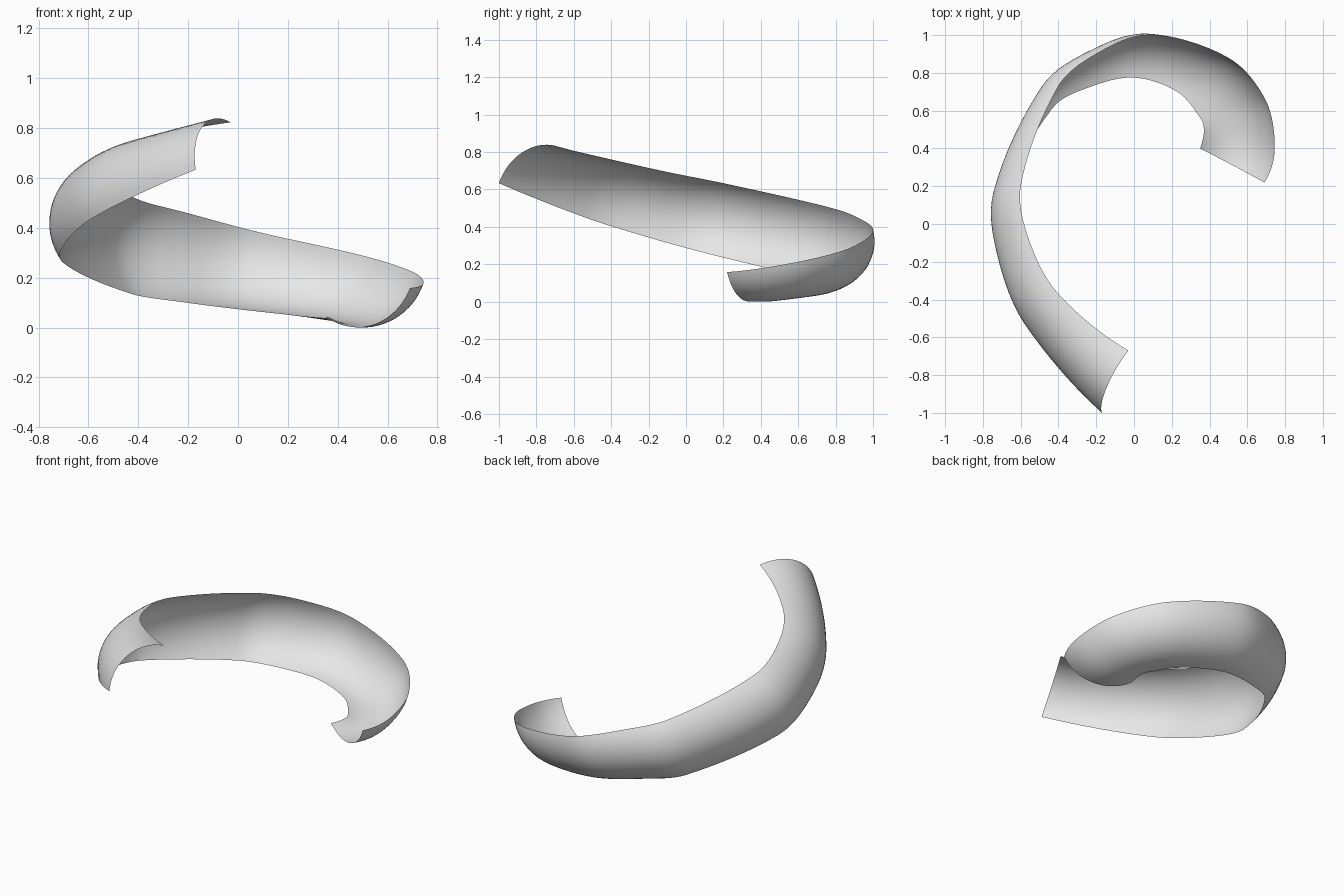
import bpy
import bmesh
import math
from mathutils import Vector
from mathutils.geometry import interpolate_bezier

STEPS = 8          # rings between two stations
ARC_FACES = 20     # faces across the channel
BULGE = 0.23       # arc depth as a share of the chord

# Remove the default object
default_object = bpy.data.objects.get("Cube")
if default_object:
    bpy.data.objects.remove(default_object, do_unlink=True)

# Stations along the spiral: lower rim point, upper rim point
stations = [
    ((.35, .40, .04), (.69, .22, .155)),
    ((.37, .5, .035), (.745, .4, .175)),
    ((.345, .57, .035), (.7, .65, .22)),
    ((.23, .7, .045), (.5, .88, .285)),
    ((0, .775, .07), (.08, 1, .38)),
    ((-.22, .73, .098), (-.2, .9, .455)),
    ((-.43, .615, .132), (-.4, .73, .51)),
    ((-.7, .11, .255), (-.6, .2, .63)),
    ((-.69, -.2, .34), (-.55, -.1, .69)),
    ((-.565, -.54, .447), (-.4, -.37, .75)),
    ((-.17, -1, .63), (-.03, -.67, .82)),
]
lower_rim = [Vector(pair[0]) for pair in stations]
upper_rim = [Vector(pair[1]) for pair in stations]
centres = [(a + b) / 2 for a, b in zip(lower_rim, upper_rim)]
gaps = [(b - a).length for a, b in zip(centres, centres[1:])]


def smooth_path(points):
    """Smooth curve through the points, spaced by the shared gaps."""
    slopes = [(points[i + 1] - points[i - 1]) / (gaps[i - 1] + gaps[i])
              for i in range(1, len(points) - 1)]
    first = (points[1] - points[0]) * 2 / gaps[0] - slopes[0]
    last = (points[-1] - points[-2]) * 2 / gaps[-1] - slopes[-1]
    slopes = [first] + slopes + [last]
    path = [points[0]]
    for i, gap in enumerate(gaps):
        start, end = points[i], points[i + 1]
        path += interpolate_bezier(start, start + slopes[i] * gap / 3,
                                   end - slopes[i + 1] * gap / 3, end,
                                   STEPS + 1)[1:]
    return path


def arc_section(low, high, tangent):
    """Circular arc from low rim to high rim, bulging away from the spiral."""
    chord = high - low
    outward = tangent.cross(chord).normalized()
    half_angle = 2 * math.atan(2 * BULGE)
    radius = chord.length / 2 / math.sin(half_angle)
    section = []
    for j in range(ARC_FACES + 1):
        angle = half_angle * (2 * j / ARC_FACES - 1)
        along = chord.normalized() * radius * math.sin(angle)
        out = outward * radius * (math.cos(angle) - math.cos(half_angle))
        section.append((low + high) / 2 + along + out)
    return section


# Sweep the arc between the two rims
low_path, high_path = smooth_path(lower_rim), smooth_path(upper_rim)
middle = [(a + b) / 2 for a, b in zip(low_path, high_path)]
bm = bmesh.new()
rings = []
for i, (low, high) in enumerate(zip(low_path, high_path)):
    tangent = middle[min(i + 1, len(middle) - 1)] - middle[max(i - 1, 0)]
    rings.append([bm.verts.new(p) for p in arc_section(low, high, tangent)])
for ring, following in zip(rings, rings[1:]):
    for j in range(ARC_FACES):
        bm.faces.new((ring[j], following[j], following[j + 1], ring[j + 1]))

# Rest the sheet on the ground
lowest = min(v.co.z for v in bm.verts)
bmesh.ops.translate(bm, verts=bm.verts, vec=(0, 0, -lowest))
for face in bm.faces:
    face.smooth = True

mesh = bpy.data.meshes.new("spiral_channel")
bm.to_mesh(mesh)
bm.free()
channel = bpy.data.objects.new("spiral_channel", mesh)
bpy.context.collection.objects.link(channel)

# Plain grey material
grey = bpy.data.materials.new("light grey")
grey.use_nodes = True
colour = (0.8, 0.8, 0.8, 1)
grey.diffuse_color = colour
shader = next(n for n in grey.node_tree.nodes if n.type == "BSDF_PRINCIPLED")
shader.inputs["Base Color"].default_value = colour
mesh.materials.append(grey)
